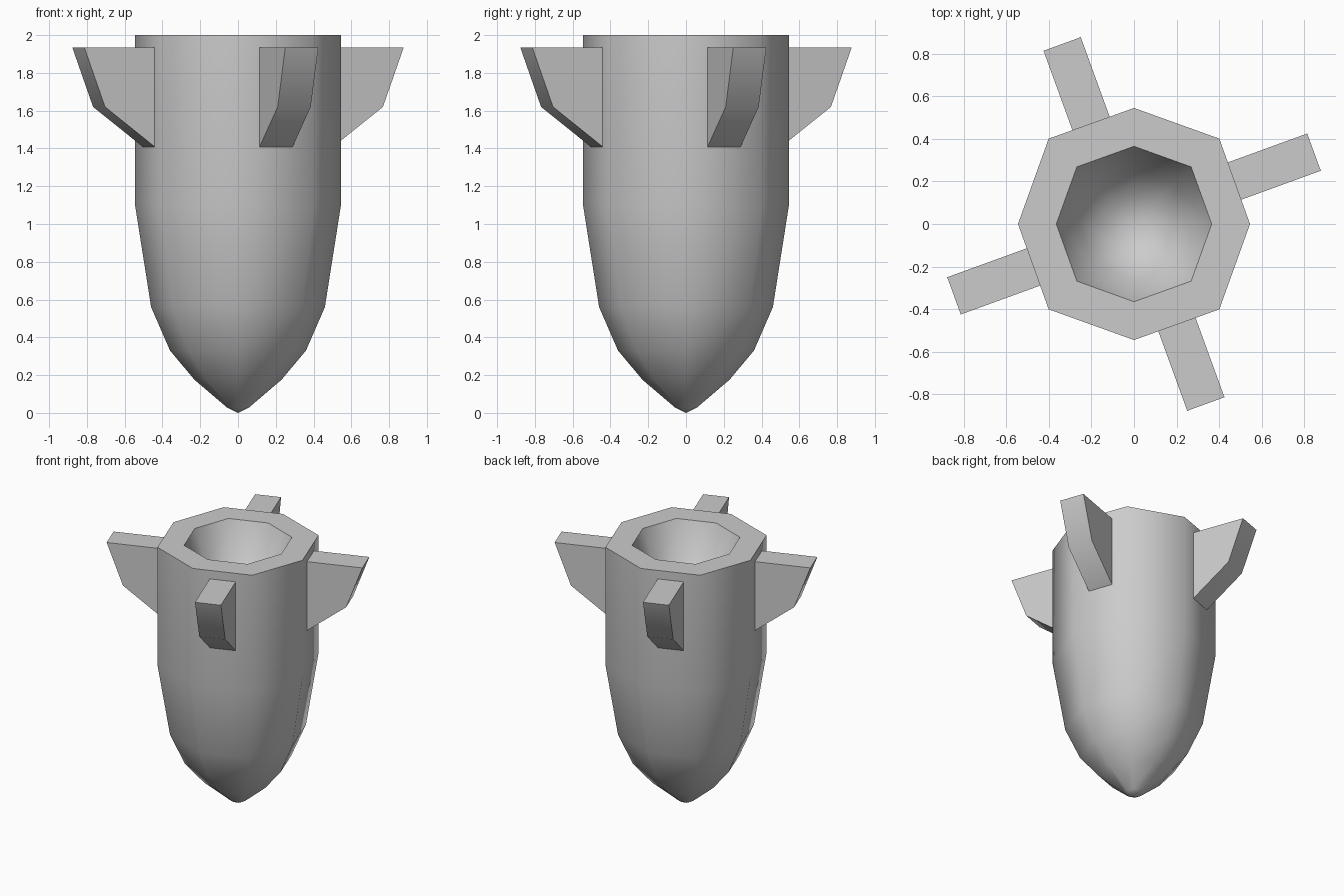
import bpy, bmesh, math

if "Cube" in bpy.data.objects:
    bpy.data.objects.remove(bpy.data.objects["Cube"])

# Eight-sided hull with a hollow in the top: (radius, height) from nose to hollow floor
PROFILE = [(0, 0), (0.06, 0.03), (0.23, 0.175), (0.36, 0.33), (0.46, 0.56),
           (0.545, 1.1), (0.545, 2.0), (0.365, 2.0), (0.26, 1.73), (0.12, 1.61), (0, 1.59)]


def finish(bm, name, angle):
    bmesh.ops.recalc_face_normals(bm, faces=bm.faces[:])
    me = bpy.data.meshes.new(name)
    bm.to_mesh(me)
    bm.free()
    ob = bpy.data.objects.new(name, me)
    bpy.context.collection.objects.link(ob)
    bpy.ops.object.select_all(action='DESELECT')
    ob.select_set(True)
    bpy.context.view_layer.objects.active = ob
    bpy.ops.object.shade_smooth_by_angle(angle=math.radians(angle))
    return ob


def make_hull():
    bm = bmesh.new()
    rings = []
    for r, z in PROFILE:
        if r == 0:
            rings.append([bm.verts.new((0, 0, z))] * 8)
            continue
        ring = []
        for i in range(8):
            a = i * math.pi / 4
            k = r * (1.04 if i % 2 else 1.0)  # diagonal corners sit further out
            ring.append(bm.verts.new((k * math.cos(a), k * math.sin(a), z)))
        rings.append(ring)
    for lo, hi in zip(rings, rings[1:]):
        for i in range(8):
            j = (i + 1) % 8
            corners = list(dict.fromkeys((lo[i], lo[j], hi[j], hi[i])))
            bm.faces.new(corners)
    finish(bm, "hull", 55)


def make_fin(index):
    # Side outline (distance from axis, height), thickened sideways
    outline = [(0.508, 1.935), (0.91, 1.935), (0.793, 1.62), (0.508, 1.405)]
    a = math.radians(20 + 90 * index)
    c, s = math.cos(a), math.sin(a)
    bm = bmesh.new()
    sides = [[bm.verts.new((r * c - t * s, r * s + t * c, z)) for r, z in outline]
             for t in (-0.065, 0.121)]
    bm.faces.new(sides[0])
    bm.faces.new(sides[1])
    for i in range(4):
        j = (i + 1) % 4
        bm.faces.new((sides[0][i], sides[0][j], sides[1][j], sides[1][i]))
    finish(bm, f"fin_{index + 1}", 40)


make_hull()
for n in range(4):
    make_fin(n)
